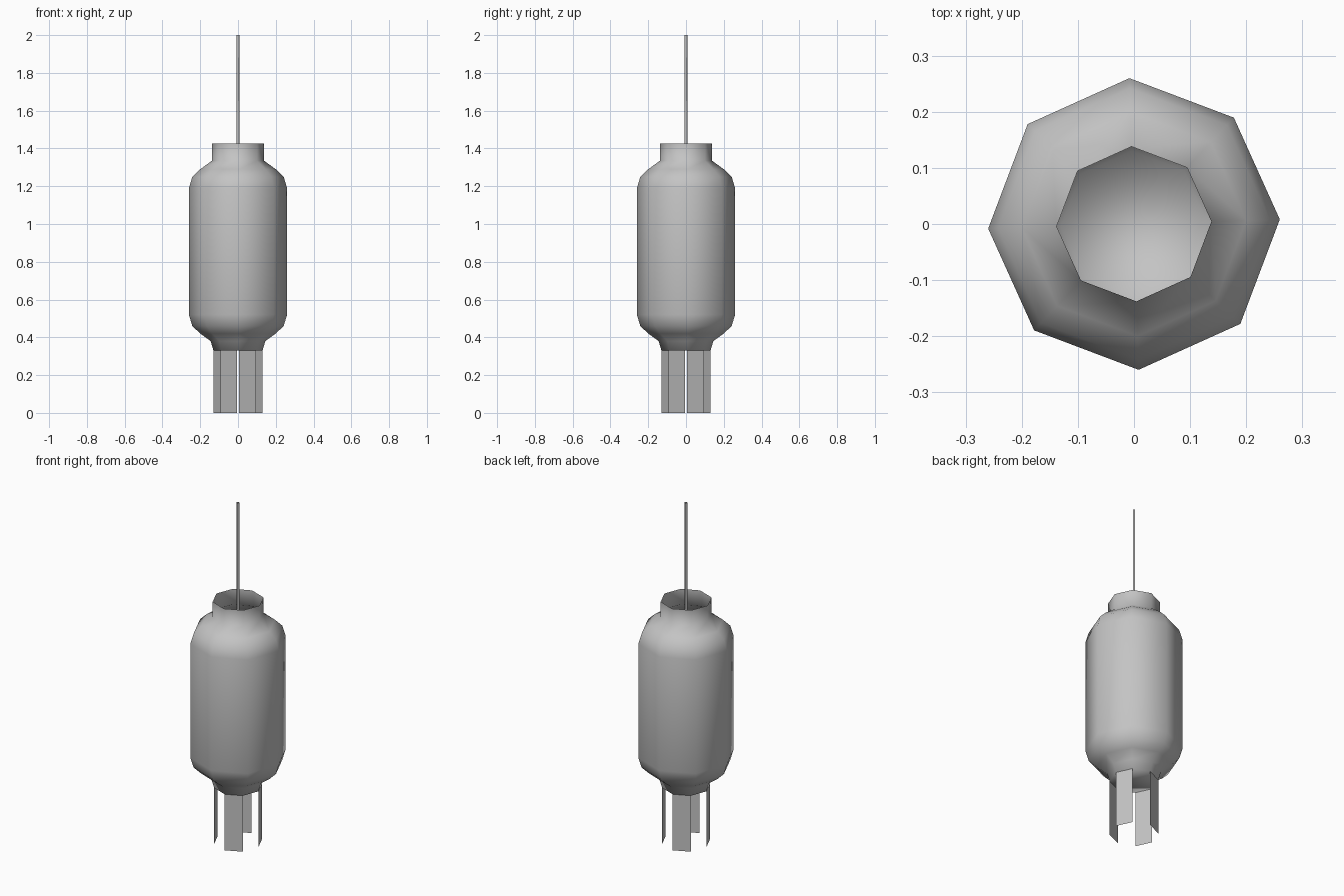
import bpy
import bmesh
from math import sin, cos, radians

cube = bpy.data.objects.get("Cube")
if cube:
    bpy.data.objects.remove(cube)

SIDES = 8
TWIST = radians(1.8)

paper = bpy.data.materials.new("grey paper")
paper.use_nodes = True
GREY = (0.55, 0.55, 0.55, 1)
paper.diffuse_color = GREY
paper.node_tree.nodes["Principled BSDF"].inputs["Base Color"].default_value = GREY


def lathe(name, profile, sides, keep=lambda i: True, cap_bottom=False, smooth=True):
    """Turn a (radius, height) profile, from bottom to top, into an open shell."""
    bm = bmesh.new()
    rings = []
    for r, z in profile:
        angles = [TWIST + radians(360) * i / sides for i in range(sides)]
        rings.append([bm.verts.new((r * cos(a), r * sin(a), z)) for a in angles])
    for low, high in zip(rings, rings[1:]):
        for i in range(sides):
            if keep(i):
                j = (i + 1) % sides
                bm.faces.new((low[i], low[j], high[j], high[i]))
    if cap_bottom:
        bm.faces.new(rings[0][::-1])
    loose = [v for v in bm.verts if not v.link_faces]
    bmesh.ops.delete(bm, geom=loose, context="VERTS")
    for f in bm.faces:
        f.smooth = smooth
    mesh = bpy.data.meshes.new(name)
    bm.to_mesh(mesh)
    bm.free()
    mesh.materials.append(paper)
    obj = bpy.data.objects.new(name, mesh)
    bpy.context.collection.objects.link(obj)
    return obj


# Lantern body: closed floor, rounded shoulders, open neck
lathe("lantern_body", [
    (0.13, 0.33), (0.145, 0.38), (0.20, 0.42), (0.242, 0.46), (0.26, 0.52),
    (0.26, 1.19), (0.242, 1.25), (0.20, 1.29), (0.138, 1.335), (0.138, 1.427),
], SIDES, cap_bottom=True)

# Paper streamers hanging from every other side of the floor
lathe("streamers", [(0.13, 0), (0.13, 0.33)], SIDES,
      keep=lambda i: i % 2 == 0, smooth=False)

# Hanging string rising out of the neck
lathe("hanging_string", [(0.008, 1.33), (0.008, 2)], 4)
